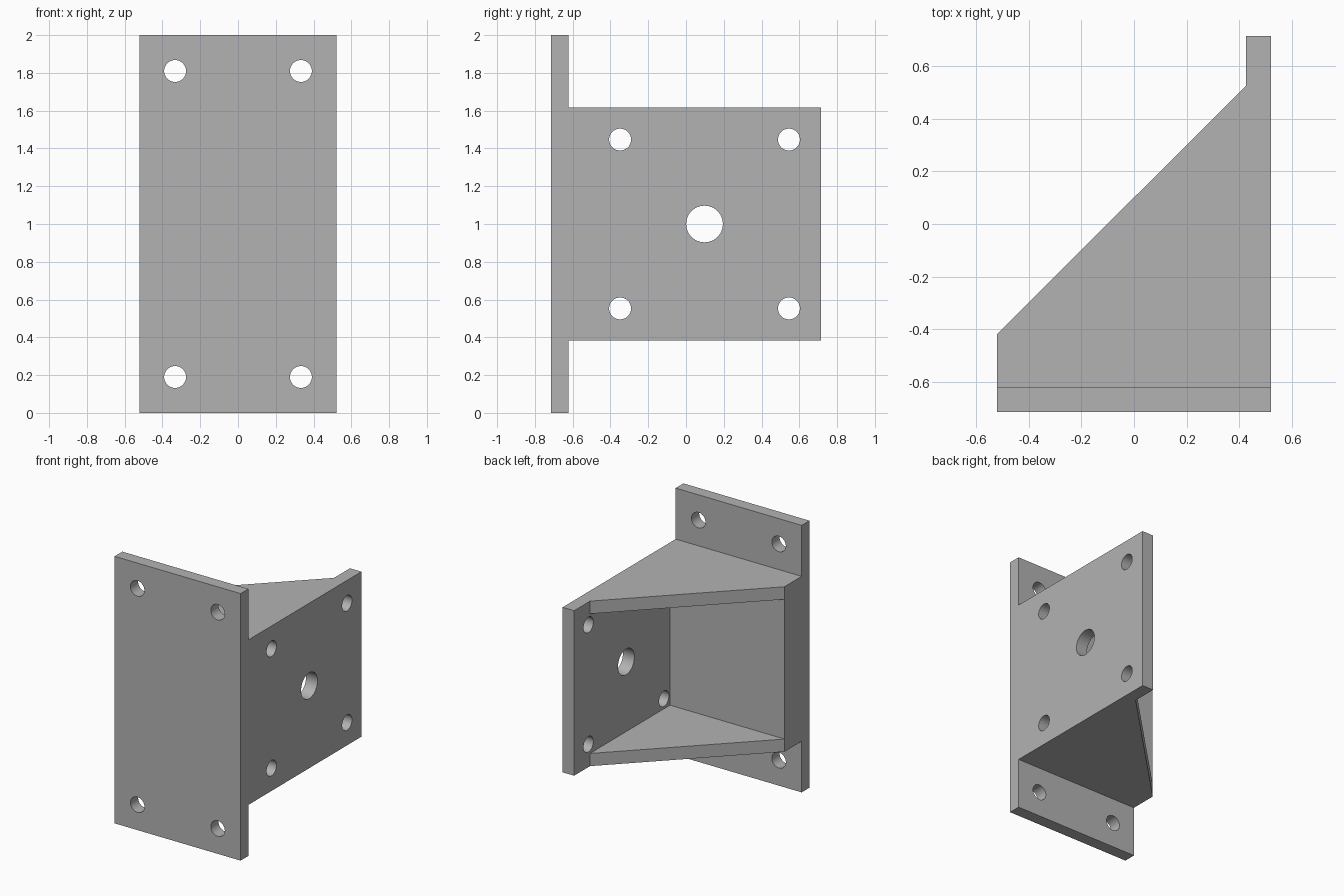
import bpy
import bmesh
import math
from mathutils import Matrix, Vector

cube = bpy.data.objects.get("Cube")
if cube:
    bpy.data.objects.remove(cube, do_unlink=True)

# Overall dimensions
HALF_W, HALF_D, HEIGHT = 0.522, 0.715, 2.0
WALL = 0.095
MID = HEIGHT / 2
BODY_HALF = 0.618
PLATE_BACK = -0.623
BLOCK_BACK = -0.42
SLOPE_TOP = 0.527
INNER_X = HALF_W - WALL

steel = bpy.data.materials.new("plain grey")
steel.use_nodes = True
grey = (0.45, 0.45, 0.45, 1)
steel.diffuse_color = grey
steel.node_tree.nodes["Principled BSDF"].inputs["Base Color"].default_value = grey


def finish(name, bm):
    bmesh.ops.recalc_face_normals(bm, faces=bm.faces)
    mesh = bpy.data.meshes.new(name)
    bm.to_mesh(mesh)
    bm.free()
    mesh.materials.append(steel)
    obj = bpy.data.objects.new(name, mesh)
    bpy.context.collection.objects.link(obj)
    return obj


def prism(name, outline, z0, z1):
    """Extrude an xy outline from z0 up to z1."""
    bm = bmesh.new()
    face = bm.faces.new([bm.verts.new((x, y, z0)) for x, y in outline])
    top = bmesh.ops.extrude_face_region(bm, geom=[face])["geom"]
    verts = [v for v in top if isinstance(v, bmesh.types.BMVert)]
    bmesh.ops.translate(bm, verts=verts, vec=(0, 0, z1 - z0))
    return finish(name, bm)


def drill(centre, radius, axis):
    """Cylinder cutter along the given axis."""
    bm = bmesh.new()
    turn = Vector((0, 0, 1)).rotation_difference(Vector(axis)).to_matrix().to_4x4()
    bmesh.ops.create_cone(bm, cap_ends=True, segments=48, radius1=radius, radius2=radius,
                          depth=0.24, matrix=Matrix.Translation(centre) @ turn)
    return finish("hole_cutter", bm)


def combine(obj, other, operation):
    """Apply a boolean and remove the helper."""
    mod = obj.modifiers.new("combine", 'BOOLEAN')
    mod.object, mod.operation, mod.solver = other, operation, 'EXACT'
    bpy.context.view_layer.objects.active = obj
    bpy.ops.object.modifier_apply(modifier=mod.name)
    bpy.data.objects.remove(other, do_unlink=True)


# Tall front mounting plate
bracket = prism("angle_bracket", [(-HALF_W, -HALF_D), (HALF_W, -HALF_D),
                                  (HALF_W, PLATE_BACK), (-HALF_W, PLATE_BACK)], 0, HEIGHT)

# Side plate, thick front block and sloping gussets as one profile
body = prism("body", [(-HALF_W, -HALF_D), (HALF_W, -HALF_D), (HALF_W, HALF_D),
                      (INNER_X, HALF_D), (INNER_X, SLOPE_TOP), (-HALF_W, BLOCK_BACK)],
             MID - BODY_HALF, MID + BODY_HALF)

# Open pocket between the upper and lower gussets
pocket = prism("pocket_cutter", [(-HALF_W - 0.2, BLOCK_BACK), (INNER_X, BLOCK_BACK),
                                 (INNER_X, HALF_D + 0.2), (-HALF_W - 0.2, HALF_D + 0.2)],
               MID - BODY_HALF + WALL, MID + BODY_HALF - WALL)
combine(body, pocket, 'DIFFERENCE')
combine(bracket, body, 'UNION')

# Bolt holes in both plates
for a in (-1, 1):
    for b in (-1, 1):
        front = (a * 0.333, (PLATE_BACK - HALF_D) / 2, MID + b * 0.81)
        side = (HALF_W - WALL / 2, 0.098 + a * 0.447, MID + b * 0.447)
        combine(bracket, drill(front, 0.058, (0, 1, 0)), 'DIFFERENCE')
        combine(bracket, drill(side, 0.058, (1, 0, 0)), 'DIFFERENCE')

# Large centre hole in the side plate
combine(bracket, drill((HALF_W - WALL / 2, 0.098, MID), 0.097, (1, 0, 0)), 'DIFFERENCE')

# Smooth hole walls, crisp plate edges
bpy.ops.object.select_all(action='DESELECT')
bracket.select_set(True)
bpy.context.view_layer.objects.active = bracket
bpy.ops.object.shade_smooth_by_angle(angle=math.radians(30))
